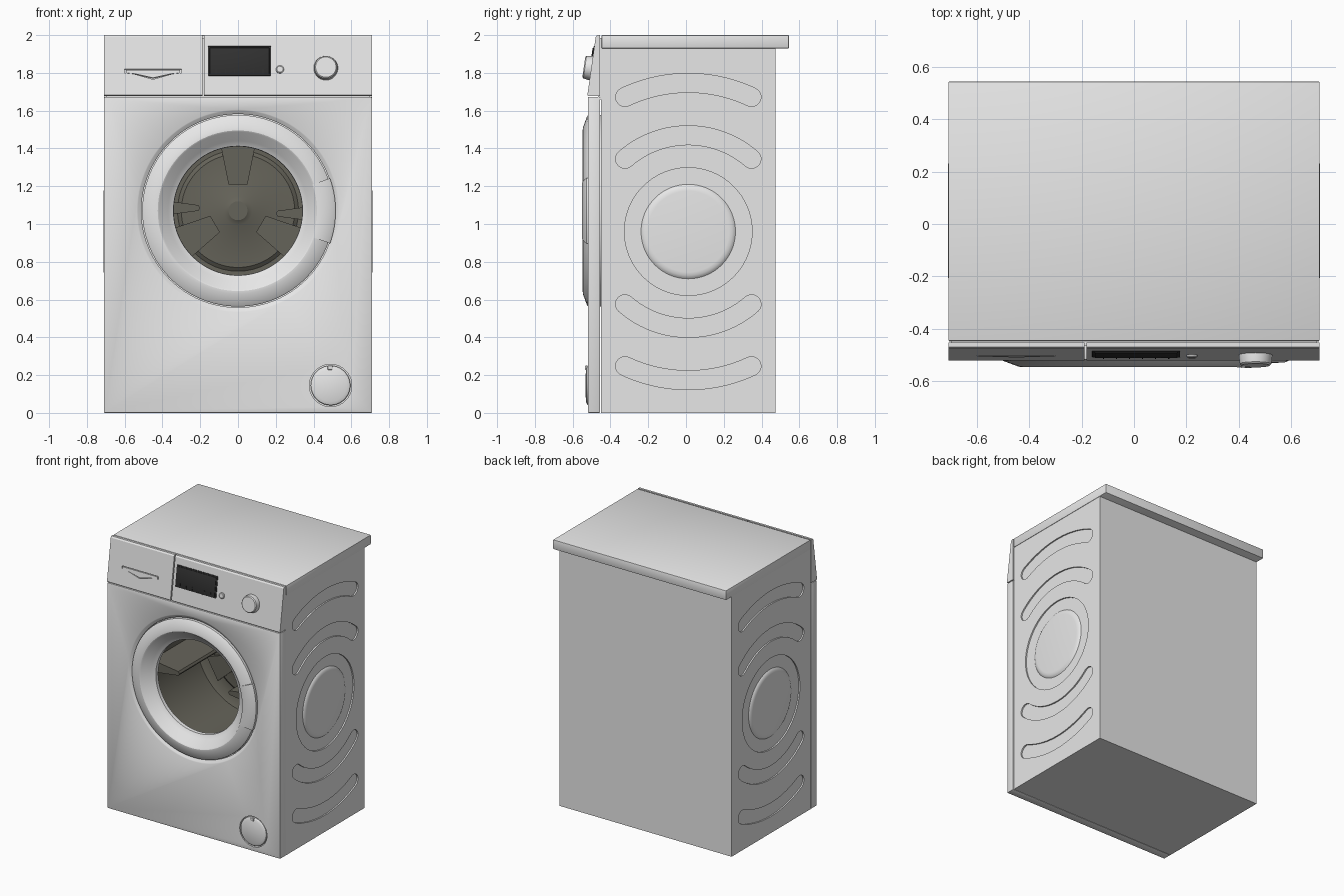
import bpy, bmesh, math
from math import sin, cos, pi, radians
from mathutils import Matrix, Vector

cube = bpy.data.objects.get("Cube")
if cube:
    bpy.data.objects.remove(cube, do_unlink=True)


def material(name, color):
    m = bpy.data.materials.new(name)
    m.use_nodes = True
    m.diffuse_color = (*color, 1)
    m.node_tree.nodes["Principled BSDF"].inputs["Base Color"].default_value = (*color, 1)
    return m


WHITE = material("white enamel", (0.8, 0.8, 0.8))
DRUM = material("olive grey drum", (0.13, 0.125, 0.1))
BLACK = material("display black", (0.03, 0.03, 0.03))
parts = []


def finish(name, bm, mat=WHITE, matrix=None):
    bmesh.ops.recalc_face_normals(bm, faces=bm.faces)
    if matrix:
        bm.transform(matrix)
    me = bpy.data.meshes.new(name)
    bm.to_mesh(me)
    bm.free()
    me.materials.append(mat)
    ob = bpy.data.objects.new(name, me)
    bpy.context.collection.objects.link(ob)
    parts.append(ob)
    return ob


def box(name, lo, hi, bevel=0.0, mat=WHITE, matrix=None):
    bm = bmesh.new()
    bmesh.ops.create_cube(bm, size=1)
    for v in bm.verts:
        v.co = [l + (c + 0.5) * (h - l) for c, l, h in zip(v.co, lo, hi)]
    if bevel:
        bmesh.ops.bevel(bm, geom=bm.edges[:], offset=bevel, segments=2, profile=0.5, affect='EDGES')
    return finish(name, bm, mat, matrix)


def prism(name, outline, d0, d1, axis='y', mat=WHITE, matrix=None):
    """Extrude a 2D outline along x (outline in y,z) or y (outline in x,z)."""
    place = (lambda a, b, d: (a, d, b)) if axis == 'y' else (lambda a, b, d: (d, a, b))
    bm = bmesh.new()
    ends = [[bm.verts.new(place(a, b, d)) for a, b in outline] for d in (d0, d1)]
    n = len(outline)
    for ring in ends:
        bm.faces.new(ring)
    for i in range(n):
        j = (i + 1) % n
        bm.faces.new((ends[0][i], ends[0][j], ends[1][j], ends[1][i]))
    return finish(name, bm, mat, matrix)


def lathe(name, profile, matrix=None, mat=WHITE, start=0, sweep=2 * pi, steps=96):
    """Turn a closed (radius, y) profile around the y axis."""
    full = sweep > 6.28
    bm = bmesh.new()
    rings = []
    for i in range(steps if full else steps + 1):
        a = start + sweep * i / steps
        rings.append([bm.verts.new((r * cos(a), y, r * sin(a))) for r, y in profile])
    n = len(profile)
    for i in range(steps):
        p, q = rings[i], rings[(i + 1) % len(rings)]
        for k in range(n):
            bm.faces.new((p[k], p[(k + 1) % n], q[(k + 1) % n], q[k]))
    if not full:
        bm.faces.new(rings[0])
        bm.faces.new(rings[-1])
    bmesh.ops.remove_doubles(bm, verts=bm.verts[:], dist=1e-5)
    bmesh.ops.dissolve_degenerate(bm, edges=bm.edges[:], dist=1e-6)
    return finish(name, bm, mat, matrix)


def cut(ob, cutters):
    bpy.context.view_layer.objects.active = ob
    for c in cutters:
        mod = ob.modifiers.new("cut", 'BOOLEAN')
        mod.operation, mod.solver, mod.object = 'DIFFERENCE', 'EXACT', c
        bpy.ops.object.modifier_apply(modifier=mod.name)
    for c in cutters:
        parts.remove(c)
        bpy.data.objects.remove(c, do_unlink=True)


def cylinder(name, r, y0, y1, matrix=None, mat=WHITE, steps=96):
    return lathe(name, [(0, y0), (r, y0), (r, y1), (0, y1)], matrix, mat, steps=steps)


def arc_slot(radius, up, w=0.05):
    """Round-ended arc outline about the side centre."""
    half = math.asin(0.335 / radius)
    pts = []
    for i in range(25):
        a = -half + 2 * half * i / 24
        pts.append(((radius + w) * sin(a), (radius + w) * cos(a)))
    for sgn in (1, -1):
        e = sgn * half
        cx, cz = radius * sin(e), radius * cos(e)
        for i in range(1, 10):
            t = (e + pi * i / 10) if sgn > 0 else (e + pi + pi * i / 10)
            pts.append((cx + w * sin(t), cz + w * cos(t)))
        if sgn > 0:
            for i in range(25):
                a = half - 2 * half * i / 24
                pts.append(((radius - w) * sin(a), (radius - w) * cos(a)))
    return [(SIDE_Y + a, SIDE_Z + up * b) for a, b in pts]


SIDE_Y, SIDE_Z = 0.012, 0.96
door_at = Matrix.Translation((0, 0, 1.07))

# Cabinet with a drum cavity and pressed side panels
cabinet = box("cabinet", (-0.707, -0.45, 0), (0.707, 0.475, 1.93))
cutters = [cylinder("cavity", 0.44, -0.6, 0.17, door_at)]
for s in (-1, 1):
    x0, x1 = s * 0.697, s * 0.75
    for radius in (0.51, 0.787):
        for up in (-1, 1):
            cutters.append(prism("slot", arc_slot(radius, up), x0, x1, 'x'))
    # local -y turns to point outwards along x
    side = Matrix.Translation((0, SIDE_Y, SIDE_Z)) @ Matrix.Rotation(s * pi / 2, 4, 'Z')
    cutters.append(cylinder("dish", 0.338, -0.75, -0.697, side))
    lathe("side_boss_" + ("left" if s > 0 else "right"),
          [(0, -0.68), (0.25, -0.68), (0.25, -0.697), (0.243, -0.703), (0.232, -0.709), (0.215, -0.711), (0, -0.711)], side)
cut(cabinet, cutters)

# Lid overhanging the back
box("lid", (-0.71, -0.447, 1.93), (0.71, 0.545, 2.0), 0.004)

# Front panel with the door opening and the filter recess
cap_at = Matrix.Translation((0.49, 0, 0.145))
front_panel = box("front_panel", (-0.71, -0.52, 0), (0.71, -0.454, 1.673), 0.006)
cut(front_panel, [
    lathe("opening", [(0, -0.6), (0.538, -0.6), (0.538, -0.521), (0.53, -0.517), (0.512, -0.505), (0.512, -0.4), (0, -0.4)], door_at),
    cylinder("cap_recess", 0.112, -0.6, -0.495, cap_at, steps=64)])

# Door ring, handle and drum
lathe("door_ring", [(0.507, -0.45), (0.507, -0.518), (0.5, -0.524), (0.44, -0.546), (0.425, -0.547), (0.417, -0.543),
                    (0.37, -0.49), (0.342, -0.475), (0.34, -0.45)], door_at)
lathe("door_handle", [(0.418, -0.53), (0.418, -0.548), (0.445, -0.551), (0.505, -0.535), (0.517, -0.527), (0.517, -0.505)],
      door_at, start=radians(-19.5), sweep=radians(39), steps=16)
lathe("drum", [(0, 0.12), (0.05, 0.12), (0.075, 0.135), (0.3, 0.14), (0.32, 0.155), (0.38, 0.155), (0.43, 0.13),
               (0.43, -0.44), (0.345, -0.452), (0.345, -0.456), (0.436, -0.448), (0.436, 0.165), (0, 0.165)], door_at, DRUM)
for i in range(3):
    spin = door_at @ Matrix.Rotation(i * 2 * pi / 3, 4, 'Y')
    prism("drum_spoke", [(-0.05, 0.14), (0.05, 0.14), (0.09, 0.34), (-0.09, 0.34)], 0.118, 0.15, 'y', DRUM, spin)
for i in range(2):
    spin = door_at @ Matrix.Rotation(i * pi, 4, 'Y')
    prism("drum_paddle", [(0.432, -0.06), (0.21, -0.03), (0.2, -0.015), (0.21, 0), (0.432, 0.03)], -0.4, 0.14, 'y', DRUM, spin)

# Filter cap with a small tab
lathe("filter_cap", [(0, -0.49), (0.105, -0.49), (0.105, -0.517), (0.1, -0.524), (0.085, -0.53), (0, -0.533)], cap_at, steps=64)
box("filter_tab", (0.475, -0.535, 0.228), (0.5, -0.52, 0.25), 0.003)

# Sloping control panel: drawer front and main fascia
SLOPE = 0.142
TILT = Matrix.Rotation(-math.atan(SLOPE), 4, 'X')


def on_slope(x, z):
    return Matrix.Translation((x, -0.522 + SLOPE * (z - 1.68), z)) @ TILT


fascia = [(-0.454, 1.678), (-0.518, 1.678), (-0.522, 1.682), (-0.478, 1.99), (-0.47, 2.0), (-0.454, 2.0)]
drawer = prism("drawer_front", fascia, -0.71, -0.189, 'x')
prism("control_fascia", fascia, -0.181, 0.71, 'x')
box("fascia_backing", (-0.7, -0.465, 1.66), (0.7, -0.446, 1.985))

# Drawer grip: notch with a lip
grip = [(-0.15, 0.026), (0.15, 0.026), (0.15, 0.006), (0.1, 0), (0, -0.028), (-0.1, 0), (-0.15, 0.006)]
cut(drawer, [prism("notch", grip, -0.05, 0.016, 'y', WHITE, on_slope(-0.45, 1.794))])
prism("drawer_grip", [(a * 0.96, b * 0.78 + 0.001) for a, b in grip], -0.002, 0.02, 'y', WHITE, on_slope(-0.45, 1.794))

# Display, button and knob
screen_at = on_slope(0.008, 1.863)
box("display_frame", (-0.168, -0.004, -0.079), (0.168, 0.01, 0.079), 0.003, BLACK, screen_at)
box("display_screen", (-0.158, -0.008, -0.07), (0.158, 0.002, 0.07), 0.002, BLACK, screen_at)
for i in range(6):
    x = -0.125 + 0.05 * i
    box("display_mark", (x - 0.002, -0.011, -0.068), (x + 0.002, 0, -0.045), 0, BLACK, screen_at)
lathe("button", [(0, 0.01), (0.021, 0.01), (0.021, -0.006), (0.016, -0.01), (0, -0.01)], on_slope(0.222, 1.818), steps=32)
lathe("knob", [(0, 0.01), (0.064, 0.01), (0.064, -0.006), (0.06, -0.034), (0.054, -0.04), (0, -0.04)],
      on_slope(0.465, 1.825), steps=48)

# Smooth curved faces, keep sharp edges
bpy.ops.object.select_all(action='DESELECT')
for ob in parts:
    ob.select_set(True)
bpy.context.view_layer.objects.active = cabinet
bpy.ops.object.shade_smooth_by_angle(angle=radians(30))
